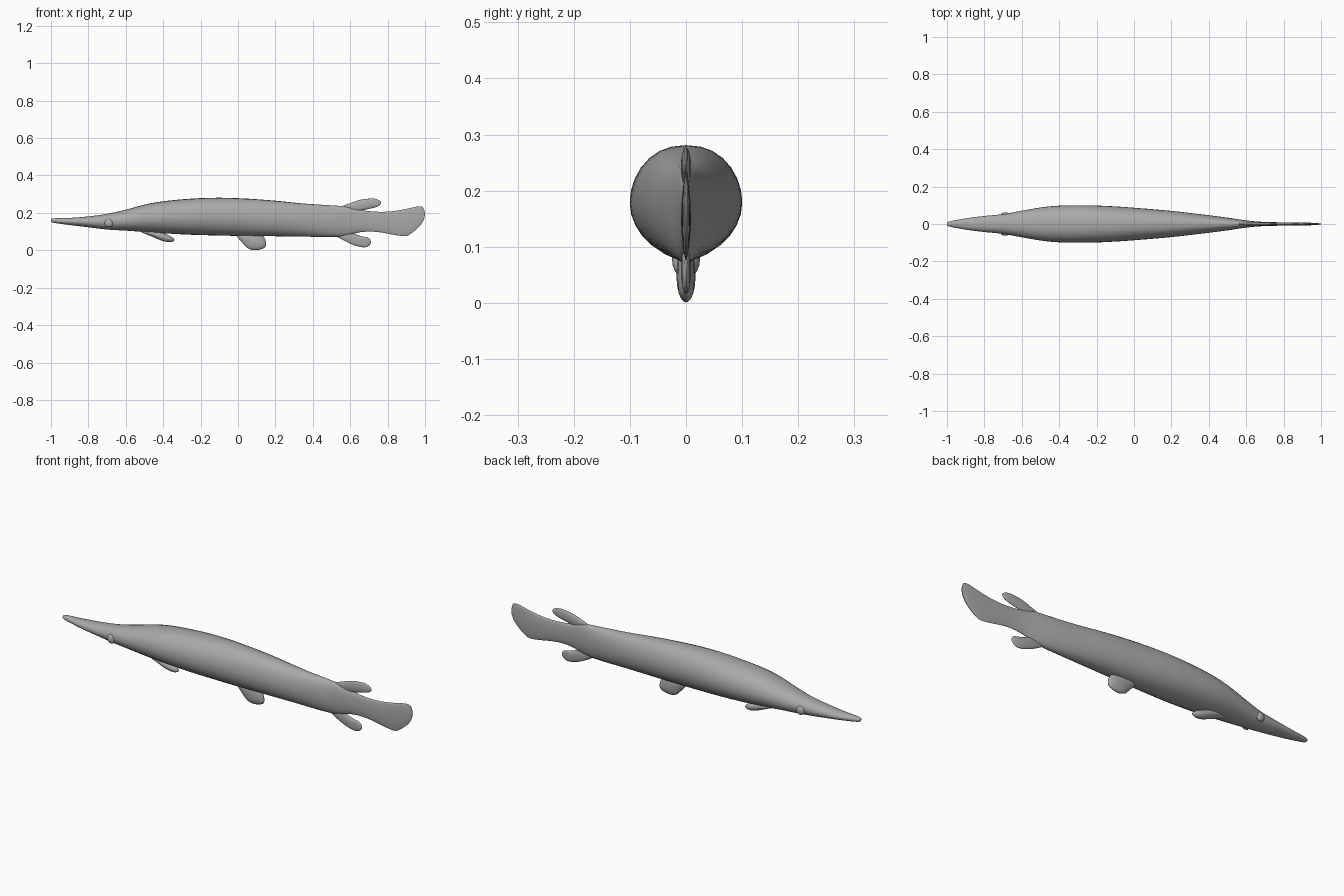
import bpy, bmesh, math
from mathutils import Vector

if "Cube" in bpy.data.objects:
    bpy.data.objects.remove(bpy.data.objects["Cube"], do_unlink=True)

grey = bpy.data.materials.new("plain grey")
grey.use_nodes = True
colour = (0.4, 0.4, 0.4, 1)
grey.diffuse_color = colour
grey.node_tree.nodes["Principled BSDF"].inputs["Base Color"].default_value = colour


def spline(points, steps, closed=False):
    """Smooth curve through points of any dimension."""
    n = len(points)
    pts = [Vector(p) for p in points]
    pick = (lambda i: pts[i % n]) if closed else (lambda i: pts[max(0, min(n - 1, i))])
    out = []
    for i in range(n if closed else n - 1):
        a, b, c, d = (pick(i + k) for k in (-1, 0, 1, 2))
        for s in range(steps):
            t = s / steps
            out.append(b + (c - a) * (t / 2) + (a * 2 - b * 5 + c * 4 - d) * (t * t / 2)
                       + (b * 3 - a - c * 3 + d) * (t ** 3 / 2))
    if not closed:
        out.append(pts[-1])
    return out


def finish(name, bm):
    bmesh.ops.recalc_face_normals(bm, faces=bm.faces)
    mesh = bpy.data.meshes.new(name)
    bm.to_mesh(mesh)
    bm.free()
    for p in mesh.polygons:
        p.use_smooth = True
    mesh.materials.append(grey)
    ob = bpy.data.objects.new(name, mesh)
    bpy.context.collection.objects.link(ob)
    return ob


def bridge(bm, a, b):
    n = len(a)
    for i in range(n):
        j = (i + 1) % n
        bm.faces.new((a[i], a[j], b[j], b[i]))


# Body and tail: one loft of (x, top, bottom, half width)
stations = [
    (-1.0, .165, .154), (-.985, .171, .147), (-.9, .173, .135), (-.8, .181, .123),
    (-.7, .195, .111), (-.6, .217, .105), (-.5, .244, .098), (-.4, .262, .091),
    (-.25, .276, .083), (-.1, .281, .079), (.05, .276, .076), (.2, .265, .075),
    (.35, .25, .073), (.5, .24, .071), (.58, .234, .078), (.65, .217, .096),
    (.72, .207, .1), (.79, .207, .094), (.86, .219, .083), (.92, .234, .076),
    (.948, .232, .078)]
widths = [.007, .014, .03, .043, .053, .071, .088, .098, .1, .094, .083, .07,
          .053, .034, .022, .014, .01, .009, .008, .006, .002]
SIDES = 28
bm = bmesh.new()
rings = []
for x, top, bottom, half in spline([s + (w,) for s, w in zip(stations, widths)], 4):
    # The rear edge of the tail leans back and bows outward
    lean = max(0, min(1, (x - .68) / .25))
    ring = []
    for k in range(SIDES):
        a = math.tau * k / SIDES
        c, v = math.cos(a), math.sin(a)
        y = half * math.copysign(abs(c) ** (.85 if v > 0 else 1), c)
        z = (top + bottom) / 2 + (top - bottom) / 2 * v
        ring.append(bm.verts.new((x + lean * (.04 * v + .042 * (1 - v * v)), y, z)))
    rings.append(ring)
for a, b in zip(rings, rings[1:]):
    bridge(bm, a, b)
bm.faces.new(rings[0])
for k in range(SIDES // 2):
    # Close the narrow rear edge across its width
    i, j = (k - SIDES // 4) % SIDES, (k + 1 - SIDES // 4) % SIDES
    m, n = (SIDES // 2 - j) % SIDES, (SIDES // 2 - i) % SIDES
    corners = list(dict.fromkeys(rings[-1][q] for q in (i, j, m, n)))
    if len(corners) > 2:
        bm.faces.new(corners)
body = finish("body_and_tail", bm)


# Fins: an outline in x and z, domed to both sides
def fin(name, outline, thick):
    outline = spline(outline, 5, closed=True)
    centre = sum(outline, Vector((0, 0))) / len(outline)
    bm = bmesh.new()
    rim = [bm.verts.new((p.x, 0, p.y)) for p in outline]
    for side in (-1, 1):
        last = rim
        for deg in (15, 32, 50, 70):
            a = math.radians(deg)
            ring = []
            for p in outline:
                q = centre + (p - centre) * math.cos(a)
                ring.append(bm.verts.new((q.x, side * thick * math.sin(a), q.y)))
            bridge(bm, last, ring)
            last = ring
        pole = bm.verts.new((centre.x, side * thick, centre.y))
        for i in range(len(last)):
            bm.faces.new((last[i], last[(i + 1) % len(last)], pole))
    return finish(name, bm)


fin("dorsal_fin", [(.54, .225), (.6, .252), (.66, .271), (.73, .276), (.765, .258),
                   (.75, .236), (.69, .219), (.6, .205)], .009)
fin("anal_fin", [(.52, .085), (.58, .045), (.64, .021), (.685, .017), (.71, .038),
                 (.7, .064), (.65, .078), (.58, .1)], .009)
fin("pelvic_fin", [(-.01, .09), (.03, .033), (.06, .007), (.1, .001), (.142, .014),
                   (.15, .04), (.13, .08), (.06, .11)], .017)
fin("pectoral_fin", [(-.53, .105), (-.46, .073), (-.4, .049), (-.36, .044), (-.34, .055),
                     (-.36, .075), (-.42, .1), (-.48, .115)], .025)

# Eyes: flattened spheres on both sides of the head
for name, side in (("left_eye", 1), ("right_eye", -1)):
    bm = bmesh.new()
    bmesh.ops.create_uvsphere(bm, u_segments=20, v_segments=12, radius=.023)
    bmesh.ops.scale(bm, vec=(1, .55, 1), verts=bm.verts)
    bmesh.ops.translate(bm, vec=(-.69, side * .05, .146), verts=bm.verts)
    finish(name, bm)

# Keep the thin rims crisp
bpy.ops.object.select_all(action="DESELECT")
for ob in bpy.context.collection.objects:
    if ob.type == "MESH":
        ob.select_set(True)
bpy.context.view_layer.objects.active = body
bpy.ops.object.shade_smooth_by_angle(angle=math.radians(50))
